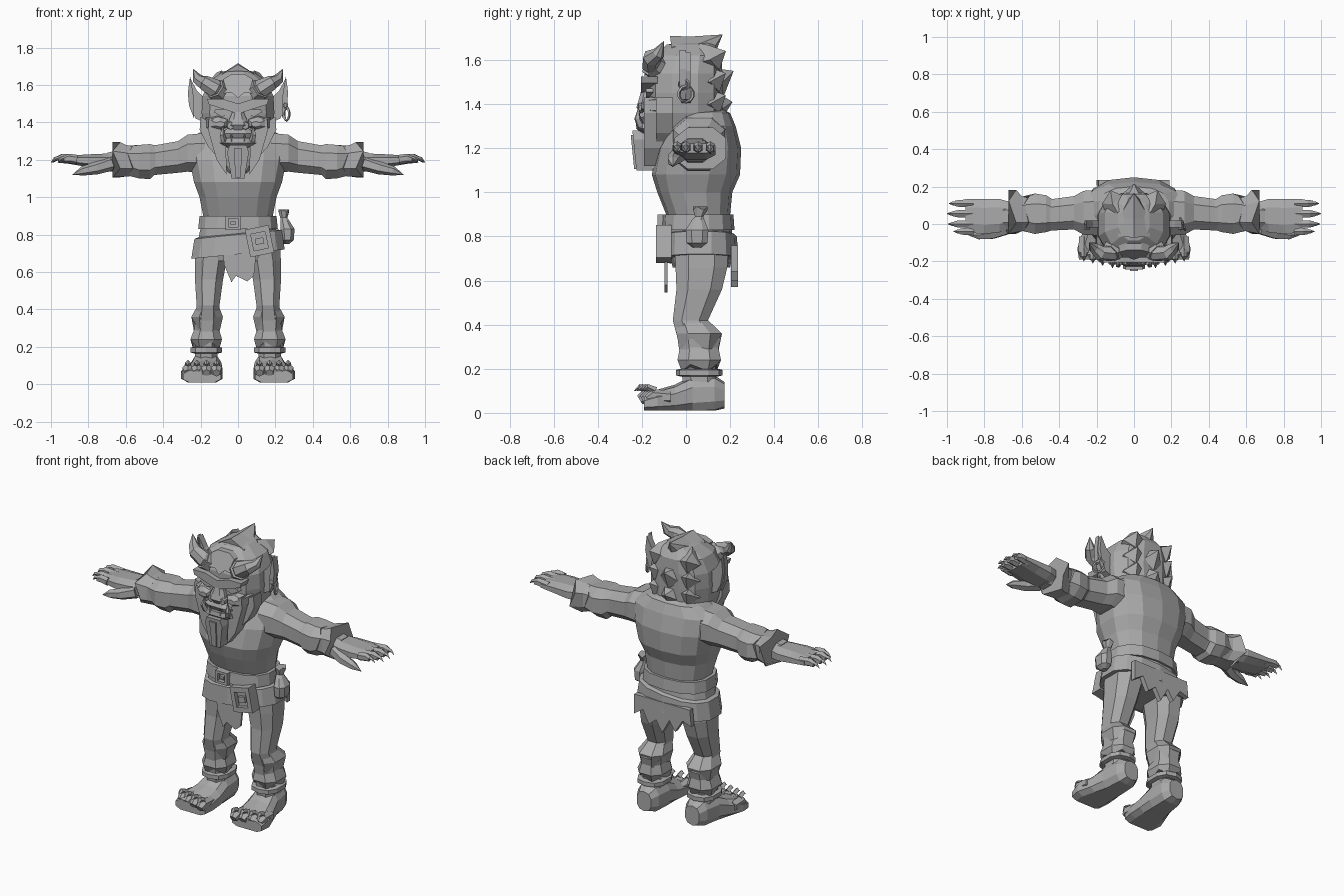
import bpy, math
from mathutils import Vector

grey = bpy.data.materials.new("stone grey")
grey.diffuse_color = (0.4, 0.4, 0.4, 1)


def make(name, verts, faces, mirror=False):
    me = bpy.data.meshes.new(name)
    me.from_pydata([tuple(v) for v in verts], [], faces)
    me.materials.append(grey)
    ob = bpy.data.objects.new(name, me)
    bpy.context.collection.objects.link(ob)
    if mirror:
        ob.modifiers.new("mirror", 'MIRROR').use_mirror_merge = False
    return ob


def skin(name, rings, mirror=False):
    """Join rings of equal length into a capped, flat-faced solid."""
    n = len(rings[0])
    a, c = rings[0], rings[-1]
    mid = sum(c, Vector()) / n - sum(a, Vector()) / n
    area = sum((a[i].cross(a[(i + 1) % n]) for i in range(n)), Vector())
    if area.dot(mid) < 0:
        rings = [r[::-1] for r in rings]
    verts = [p for r in rings for p in r]
    faces = [(k * n + i, k * n + (i + 1) % n, (k + 1) * n + (i + 1) % n, (k + 1) * n + i)
             for k in range(len(rings) - 1) for i in range(n)]
    faces += [tuple(range(n))[::-1], tuple(range(len(verts) - n, len(verts)))]
    return make(name, verts, faces, mirror)


def loft(name, axis, secs, n=10, mirror=False, power=0.8, jag=0, shear=0, floor=None):
    """Sections are (position, centre a, centre b, radius a, radius b)."""
    rings = []
    for k, (t, a, b, ra, rb) in enumerate(secs):
        ring = []
        for i in range(n):
            w = 2 * math.pi * (i + 0.5) / n
            c, s = math.cos(w), math.sin(w)
            p = a + ra * math.copysign(abs(c) ** power, c)
            q = b + rb * math.copysign(abs(s) ** power, s)
            tt = t + (jag * (i % 2) if k == len(secs) - 1 else 0)
            v = {'X': (tt, p, q), 'Y': (p, tt, q), 'Z': (p, q, tt)}[axis]
            v = Vector(v)
            v.z += shear * v.x
            if floor is not None:
                v.z = max(v.z, floor)
            ring.append(v)
        rings.append(ring)
    return skin(name, rings, mirror)


def tube(name, pts, n=5, mirror=False, flat=1.0):
    """Tapered tube through (x, y, z, radius) points; used for spikes and claws."""
    P = [Vector(p[:3]) for p in pts]
    d = (P[-1] - P[0]).normalized()
    u = d.cross(Vector((0, 1, 0)) if abs(d.y) < 0.8 else Vector((1, 0, 0))).normalized()
    rings = []
    for k, p in enumerate(P):
        t = (P[min(k + 1, len(P) - 1)] - P[max(k - 1, 0)]).normalized()
        a = (u - t * u.dot(t)).normalized()
        b = t.cross(a)
        rings.append([p + pts[k][3] * (a * math.cos(2 * math.pi * i / n)
                      + b * flat * math.sin(2 * math.pi * i / n)) for i in range(n)])
    return skin(name, rings, mirror)


def plate(name, outline, y0, y1, mirror=False, lean=0):
    """Outline in (x, z) pushed from y0 to y1; lean tips it backward with height."""
    z0 = outline[0][1]
    return skin(name, [[Vector((x, y + lean * (z - z0), z)) for x, z in outline]
                       for y in (y0, y1)], mirror)


def ring(name, loc, R, r, rot):
    bpy.ops.mesh.primitive_torus_add(location=loc, rotation=rot, major_radius=R,
                                     minor_radius=r, major_segments=10, minor_segments=4)
    ob = bpy.context.object
    ob.name = name
    ob.data.materials.append(grey)


# Torso and hips
loft("torso", 'Z', [(.66, 0, .07, .19, .13), (.76, 0, .065, .22, .15), (.9, 0, .055, .19, .145),
     (1.0, 0, .04, .21, .17), (1.08, 0, .045, .24, .2), (1.2, 0, .06, .265, .19),
     (1.3, 0, .075, .27, .15), (1.36, 0, .085, .19, .115), (1.38, 0, .09, .08, .07)], n=14)

# Arms, bracers and hands
loft("arm", 'X', [(.18, .06, 1.235, .13, .115), (.27, .06, 1.235, .125, .105), (.32, .06, 1.215, .095, .09),
     (.43, .05, 1.2, .09, .085), (.52, .05, 1.19, .09, .085), (.62, .045, 1.19, .08, .07),
     (.7, .04, 1.19, .07, .05)], n=8, mirror=True)
loft("bracer_upper", 'X', [(.44, .05, 1.2, .09, .08), (.47, .055, 1.19, .105, .1),
     (.53, .055, 1.19, .115, .095), (.56, .055, 1.195, .1, .085)], n=8, mirror=True, jag=.03)
loft("bracer_lower", 'X', [(.53, .05, 1.19, .085, .08), (.6, .055, 1.195, .1, .09),
     (.63, .065, 1.2, .125, .1)], n=8, mirror=True, jag=.04)
loft("hand", 'X', [(.64, .045, 1.19, .07, .05), (.72, .045, 1.19, .095, .045), (.8, .04, 1.195, .1, .036),
     (.9, .045, 1.2, .095, .024)], n=8, mirror=True)
for i, (y, x) in enumerate([(.11, .99), (.055, 1.0), (0, .995), (-.04, .965)]):
    tube(f"finger_{i}", [(.86, y, 1.2, .026), (x - .06, y, 1.207, .025), (x - .035, y, 1.2, .018)],
         n=6, mirror=True, flat=.9)
    tube(f"finger_claw_{i}", [(x - .05, y, 1.208, .014), (x - .02, y, 1.205, .01), (x, y, 1.185, .001)],
         n=4, mirror=True)
tube("thumb", [(.68, -.02, 1.18, .04), (.76, -.05, 1.155, .034), (.83, -.06, 1.14, .025),
     (.885, -.06, 1.12, .001)], n=6, mirror=True)

# Legs, calf wraps and ankle straps
loft("leg", 'Z', [(.76, .12, .07, .11, .13), (.66, .145, .07, .09, .125), (.56, .155, .06, .08, .11),
     (.42, .16, .02, .065, .085), (.34, .165, .06, .075, .105), (.24, .17, .055, .065, .085),
     (.14, .17, .06, .065, .08)], n=8, mirror=True)
loft("calf_wrap_upper", 'Z', [(.42, .16, .025, .06, .08), (.36, .165, .06, .09, .11),
     (.27, .167, .06, .07, .09)], n=8, mirror=True, jag=.06)
loft("calf_wrap_lower", 'Z', [(.31, .167, .06, .065, .09), (.24, .17, .06, .09, .105),
     (.19, .17, .06, .075, .085)], n=8, mirror=True, jag=.03)
loft("ankle_strap", 'Z', [(.165, .17, .06, .07, .085), (.17, .17, .06, .088, .105),
     (.195, .17, .06, .088, .105), (.2, .17, .06, .07, .085)], n=10, mirror=True)

# Feet with toes and claws
loft("foot", 'Y', [(.175, .165, .08, .05, .06), (.13, .165, .085, .075, .085), (.03, .17, .08, .085, .09),
     (-.05, .18, .06, .1, .068), (-.13, .193, .05, .115, .055), (-.19, .193, .04, .105, .038)],
     n=10, mirror=True, floor=.01)
for i, x in enumerate([.115, .168, .22, .268]):
    y = -.185 + .012 * i
    tube(f"toe_{i}", [(x, y + .08, .07, .03), (x, y, .075, .034), (x, y - .025, .06, .022)], n=6, mirror=True)
    tube(f"toe_claw_{i}", [(x, y + .01, .1, .018), (x, y - .025, .117, .014), (x, y - .05, .1, .001)],
         n=4, mirror=True)

# Belts, slung lower belt and buckles
loft("waist_belt", 'Z', [(.83, 0, .055, .19, .14), (.83, 0, .055, .217, .165), (.9, 0, .055, .21, .16),
     (.9, 0, .055, .19, .14)], n=14)
loft("slung_belt", 'Z', [(.695, 0, .065, .2, .14), (.695, 0, .065, .255, .172), (.8, 0, .065, .238, .166),
     (.81, 0, .065, .2, .14)], n=14, shear=.1)


def buckle(name, cx, cz, w, h, y, tilt):
    def box(part, a, b, dx, dz, y0, y1):
        pts = []
        for sx, sz in ((-1, -1), (1, -1), (1, 1), (-1, 1)):
            p, q = dx + sx * a, dz + sz * b
            pts.append((cx + p * math.cos(tilt) - q * math.sin(tilt),
                        cz + p * math.sin(tilt) + q * math.cos(tilt)))
        plate(name + part, pts, y0, y1)
    box("_backing", w * .8, h * .8, 0, 0, y + .04, y - .005)
    for s, e in ((-1, "low"), (1, "high")):
        box("_bar_" + e, w, h * .2, 0, s * h * .8, y + .04, y - .03)
        box("_side_" + e, w * .2, h * .8, s * w * .8, 0, y + .04, y - .03)
    box("_pin", w * .35, h * .22, 0, 0, y, y - .025)


buckle("large_buckle", .115, .765, .065, .075, -.105, .2)
buckle("small_buckle", -.025, .862, .042, .038, -.1, 0)

# Pouch on the hip
loft("pouch", 'Z', [(.75, .26, .05, .015, .02), (.77, .265, .05, .035, .05), (.83, .265, .05, .04, .055),
     (.875, .25, .055, .025, .03), (.89, .245, .06, .02, .02), (.92, .245, .065, .03, .035)], n=8, jag=.015)

# Ragged cloth, front and back
plate("front_cloth", [(-.08, .72), (-.075, .64), (-.035, .545), (-.01, .58), (.02, .565), (.05, .55),
      (.085, .58), (.1, .72)], -.085, -.097)
plate("back_cloth", [(-.19, .76), (-.2, .66), (-.14, .68), (-.09, .6), (-.05, .66), (.0, .57),
      (.04, .64), (.09, .6), (.13, .68), (.19, .64), (.19, .76)], .205, .235)

# Head
loft("head", 'Z', [(1.13, 0, -.14, .05, .035), (1.2, 0, -.1, .105, .085), (1.28, 0, -.03, .16, .15),
     (1.36, 0, -.005, .19, .175), (1.45, 0, -.005, .2, .175), (1.54, 0, -.005, .195, .175),
     (1.62, 0, .01, .16, .155), (1.67, 0, .02, .085, .11), (1.685, 0, .05, .03, .05)], n=12)
for i, x in enumerate((.115, .16)):
    plate(f"side_beard_{i}", [(x - .055, 1.12 + .09 * i), (x, 1.2 + .07 * i), (x + .045, 1.36),
          (x + .04, 1.43), (x - .01, 1.4), (x - .05, 1.28)], -.1 + .04 * i, -.19 + .055 * i, True)
plate("beard_tuft", [(-.035, 1.1), (.035, 1.1), (.058, 1.24), (.045, 1.28), (-.045, 1.28), (-.058, 1.24)],
      -.15, -.225, lean=-.1)
plate("beard_centre", [(-.014, 1.105), (.014, 1.105), (.022, 1.26), (-.022, 1.26)], -.2, -.235, lean=-.1)

# Hair peak, crest and back spikes
plate("hair_peak", [(0, 1.53), (.035, 1.56), (.075, 1.555), (.07, 1.6), (.08, 1.63), (.04, 1.655),
      (-.04, 1.655), (-.08, 1.63), (-.07, 1.6), (-.075, 1.555), (-.035, 1.56)], -.12, -.19, lean=.4)
tube("crest", [(0, -.06, 1.61, .1), (0, .06, 1.625, .09), (0, .165, 1.715, .001)], n=6)
tube("back_spike_upper", [(0, .08, 1.5, .1), (0, .15, 1.51, .07), (0, .215, 1.55, .001)], n=5)
tube("back_spike_lower", [(0, .09, 1.4, .09), (0, .16, 1.395, .06), (0, .21, 1.41, .001)], n=5)
for i, z in enumerate((1.6, 1.5, 1.4)):
    tube(f"side_spike_{i}", [(.08, .08, z, .08), (.115, .13, z + .01, .06), (.125, .18, z + .04, .001)],
         n=4, mirror=True)

# Horns
tube("horn", [(.09, -.1, 1.55, .055), (.13, -.155, 1.585, .05), (.18, -.155, 1.61, .042),
     (.215, -.125, 1.63, .03), (.24, -.1, 1.685, .001)], n=7, mirror=True)
tube("horn_base", [(.095, -.12, 1.555, .062), (.125, -.155, 1.582, .058)], n=7, mirror=True)

# Ears and rings
plate("ear", [(.18, 1.4), (.225, 1.42), (.25, 1.47), (.265, 1.55), (.255, 1.635), (.22, 1.57), (.18, 1.53)],
      -.02, .02, True)
plate("ear_rim", [(.235, 1.42), (.262, 1.49), (.268, 1.56), (.256, 1.645), (.24, 1.56), (.235, 1.48)],
      -.03, .0, True)
ring("earring_large", (.26, 0, 1.445), .036, .007, (0, math.pi / 2, .4))
ring("earring_small", (.255, -.01, 1.49), .022, .006, (0, math.pi / 2, -.3))

# Face: brows, eyes, cheeks, nose, mouth and tusks
plate("brow", [(0, 1.445), (.06, 1.465), (.155, 1.495), (.165, 1.525), (.08, 1.525), (0, 1.5)],
      -.13, -.205, True)
plate("eye", [(.045, 1.445), (.085, 1.43), (.13, 1.455), (.12, 1.47), (.06, 1.468)], -.15, -.182, True)
loft("cheek", 'Y', [(-.1, .115, 1.395, .07, .05), (-.185, .105, 1.395, .055, .035),
     (-.205, .095, 1.39, .025, .015)], n=6, mirror=True)
loft("nose", 'Z', [(1.36, 0, -.18, .04, .03), (1.385, 0, -.185, .058, .042), (1.415, 0, -.18, .05, .038),
     (1.48, 0, -.17, .022, .03)], n=8)
tube("nostril", [(.035, -.17, 1.385, .03), (.04, -.215, 1.382, .02)], n=6, mirror=True)
loft("upper_lip", 'Z', [(1.315, 0, -.165, .1, .04), (1.34, 0, -.17, .1, .05), (1.37, 0, -.165, .055, .04)], n=8)
loft("lower_lip", 'Z', [(1.265, 0, -.16, .06, .045), (1.29, 0, -.17, .105, .06), (1.315, 0, -.17, .095, .055)],
     n=8)
tube("tusk", [(.075, -.205, 1.3, .018), (.085, -.22, 1.335, .015), (.078, -.215, 1.385, .001)], n=5, mirror=True)
tube("small_tooth", [(.035, -.215, 1.3, .012), (.035, -.222, 1.34, .001)], n=4, mirror=True)
